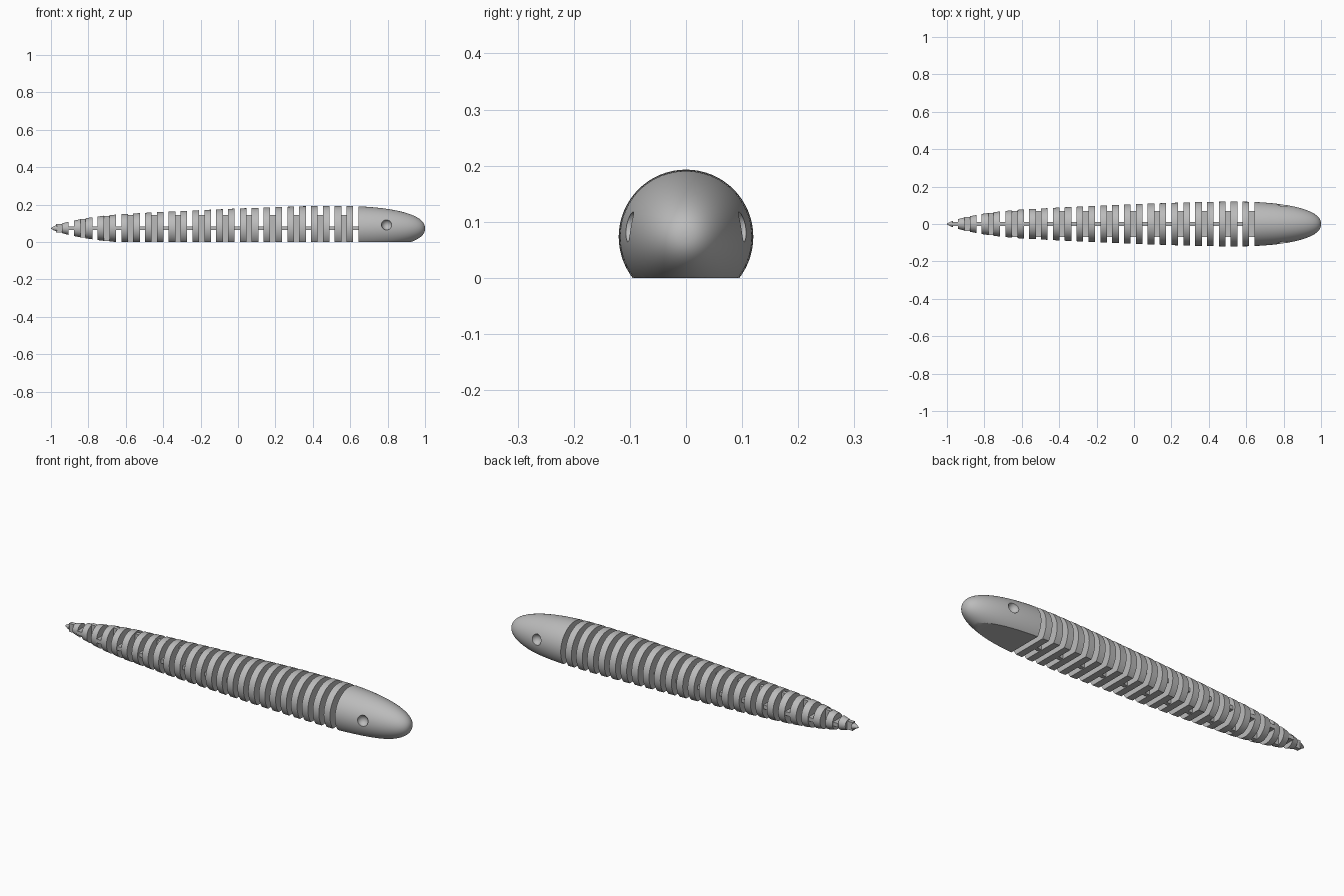
import bpy, bmesh, math
from mathutils import Vector, Matrix

if "Cube" in bpy.data.objects:
    bpy.data.objects.remove(bpy.data.objects["Cube"], do_unlink=True)

AXIS_Z = 0.073          # height of the body's centre line
MAX_R = 0.12
SIDES = 64
GAP, PITCH, FIRST_GAP, GAPS = 0.028, 0.0634, 0.63, 26
NOSE_START = 0.52

grey = bpy.data.materials.new("plain_grey")
grey.use_nodes = True
grey.diffuse_color = (0.5, 0.5, 0.5, 1)
grey.node_tree.nodes["Principled BSDF"].inputs["Base Color"].default_value = (0.5, 0.5, 0.5, 1)

# Body taper from tail tip to the widest point
TAPER = [(-1, 0.002), (-0.985, 0.011), (-0.957, 0.022), (-0.89, 0.039),
         (-0.8, 0.056), (-0.72, 0.067), (-0.62, 0.076), (-0.4, 0.088),
         (0, 0.106), (0.2, 0.113), (0.35, 0.118), (NOSE_START, MAX_R)]


def radius(x):
    if x >= NOSE_START:
        t = min((x - NOSE_START) / (1 - NOSE_START), 1)
        return max(MAX_R * (1 - t ** 2.3) ** (1 / 2.3), 0.0005)
    for (xa, ra), (xb, rb) in zip(TAPER, TAPER[1:]):
        if x <= xb:
            return ra + (rb - ra) * (x - xa) / (xb - xa)


def finish(bm, name):
    # Trim the underside flat on the ground
    geom = bm.verts[:] + bm.edges[:] + bm.faces[:]
    bmesh.ops.bisect_plane(bm, geom=geom, plane_co=(0, 0, 0), plane_no=(0, 0, -1),
                           clear_outer=True, dist=1e-6)
    rim = [e for e in bm.edges if e.is_boundary]
    if rim:
        bmesh.ops.holes_fill(bm, edges=rim)
    bmesh.ops.recalc_face_normals(bm, faces=bm.faces[:])
    mesh = bpy.data.meshes.new(name)
    bm.to_mesh(mesh)
    bm.free()
    mesh.materials.append(grey)
    ob = bpy.data.objects.new(name, mesh)
    bpy.context.collection.objects.link(ob)
    return ob


def turned_part(name, stations):
    # Rings around the centre line, joined by quads and capped at both ends
    bm = bmesh.new()
    rings = []
    for x in stations:
        r = radius(x)
        angles = [math.tau * i / SIDES for i in range(SIDES)]
        rings.append([bm.verts.new((x, r * math.cos(a), AXIS_Z + r * math.sin(a)))
                      for a in angles])
    for a, b in zip(rings, rings[1:]):
        for i in range(SIDES):
            j = (i + 1) % SIDES
            bm.faces.new((a[i], a[j], b[j], b[i]))
    bm.faces.new(rings[0])
    bm.faces.new(rings[-1])
    return finish(bm, name)


def hinge(name, x, upright):
    # Thin plate joining two segments, alternately upright and level
    wide = 2 * min(0.07, radius(x) * 0.97)
    thin = min(0.02, wide * 0.6)
    size = (GAP + 0.006, thin, wide) if upright else (GAP + 0.006, wide, thin)
    bm = bmesh.new()
    matrix = Matrix.Translation((x, 0, AXIS_Z)) @ Matrix.Diagonal((*size, 1))
    bmesh.ops.create_cube(bm, size=1, matrix=matrix)
    return finish(bm, name)


# Head with a rounded nose
head_back = FIRST_GAP + GAP / 2
steps = 28
head = turned_part("head", [head_back + (1 - head_back) * math.sin(math.pi / 2 * i / steps)
                            for i in range(steps + 1)])
parts = [head]

# Body segments and the hinges between them
for k in range(GAPS):
    gap_x = FIRST_GAP - PITCH * k
    parts.append(hinge(f"hinge_{k + 1}", gap_x, k % 2 == 1))
    front = gap_x - GAP / 2
    last = k == GAPS - 1
    back = -1 if last else gap_x - PITCH + GAP / 2
    name = "tail_tip" if last else f"body_segment_{k + 1}"
    parts.append(turned_part(name, [back + (front - back) * i / 4 for i in range(5)]))

# Round eye hollows cut into both sides of the head
for side in (-1, 1):
    bpy.ops.mesh.primitive_uv_sphere_add(segments=32, ring_count=16, radius=0.028,
                                         location=(0.795, side * 0.105, 0.092))
    cutter = bpy.context.object
    cutter.name = "eye_cutter"
    cutter.hide_render = True
    cutter.data.materials.append(grey)
    cut = head.modifiers.new("eye_hollow", "BOOLEAN")
    cut.operation, cut.solver, cut.object = "DIFFERENCE", "EXACT", cutter
    bpy.context.view_layer.objects.active = head
    bpy.ops.object.modifier_apply(modifier=cut.name)
    bpy.data.objects.remove(cutter, do_unlink=True)

# Smooth the curved skins, keep the cut edges crisp
bpy.ops.object.select_all(action="DESELECT")
for part in parts:
    part.select_set(True)
bpy.context.view_layer.objects.active = head
bpy.ops.object.shade_smooth_by_angle(angle=math.radians(30))
